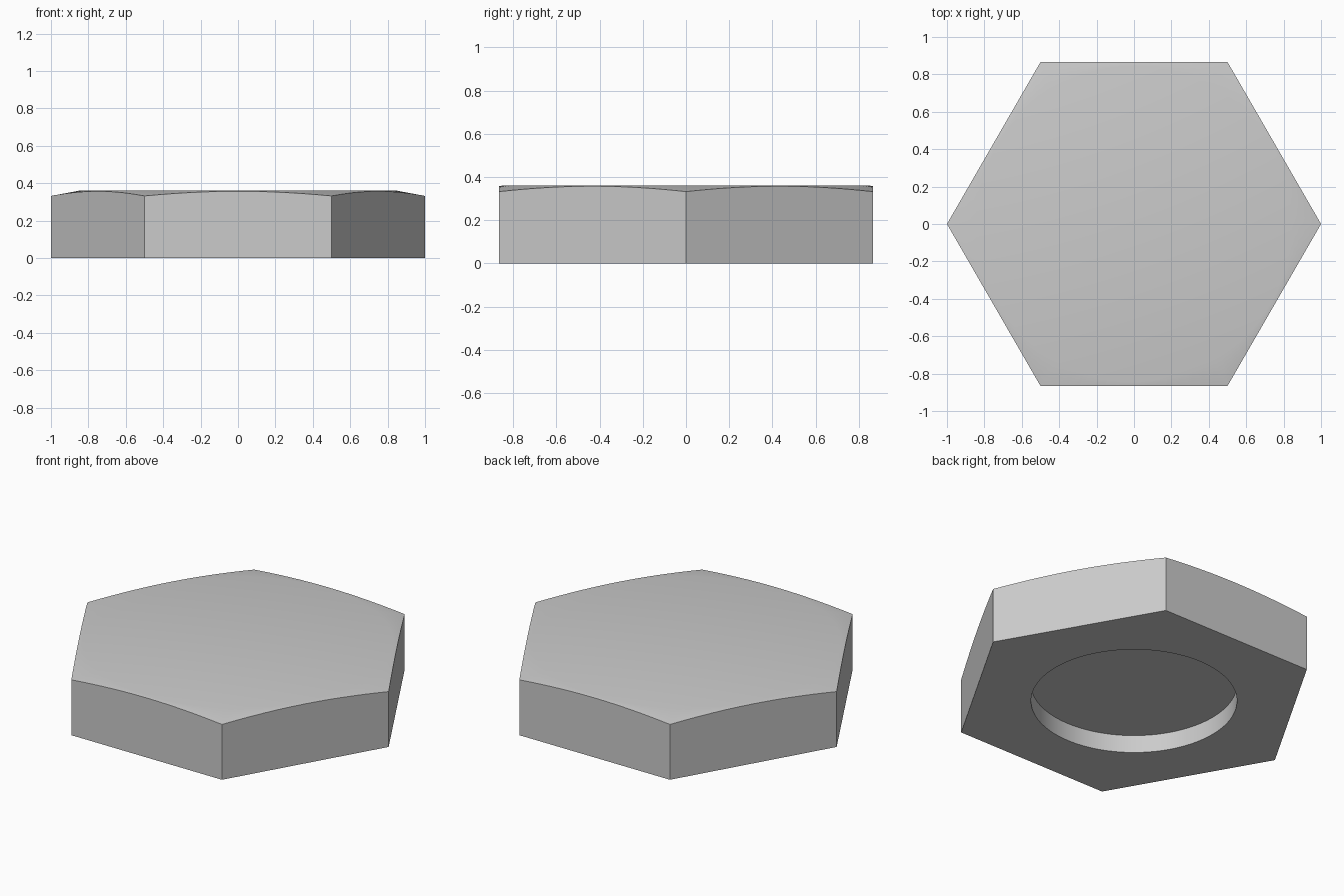
import bpy
import bmesh
from math import cos, sin, pi, radians, hypot

cube = bpy.data.objects.get("Cube")
if cube:
    bpy.data.objects.remove(cube, do_unlink=True)

SEGMENTS = 96            # divisible by six, so corners fall on vertices
TOP, CORNER = 0.361, 0.332
FLAT_RADIUS = 0.845      # flat crown, chamfered beyond this
RECESS_RADIUS, RECESS_DEPTH = 0.56, 0.106

grey = bpy.data.materials.new("plain_grey")
grey.use_nodes = True
grey.diffuse_color = (0.6, 0.6, 0.6, 1)
grey.node_tree.nodes["Principled BSDF"].inputs["Base Color"].default_value = grey.diffuse_color


def circle(radius):
    """Points around a circle."""
    return [(radius * cos(2 * pi * i / SEGMENTS), radius * sin(2 * pi * i / SEGMENTS))
            for i in range(SEGMENTS)]


def hexagon():
    """Points around a unit hexagon, at the same angles as the circles."""
    points = []
    for i in range(SEGMENTS):
        a = 2 * pi * i / SEGMENTS
        r = cos(pi / 6) / cos(a % (pi / 3) - pi / 6)
        points.append((r * cos(a), r * sin(a)))
    return points


def chamfer_height(x, y):
    """Height of the conical chamfer over a point."""
    t = (hypot(x, y) - FLAT_RADIUS) / (1 - FLAT_RADIUS)
    return TOP - (TOP - CORNER) * t


bm = bmesh.new()


def ring(points, height):
    return [bm.verts.new((x, y, height(x, y) if callable(height) else height))
            for x, y in points]


# Rings from the recess roof, out under the base, up the sides and onto the crown
rings = [
    ring(circle(RECESS_RADIUS), RECESS_DEPTH),
    ring(circle(RECESS_RADIUS), 0),
    ring(hexagon(), 0),
    ring(hexagon(), chamfer_height),
    ring(circle(FLAT_RADIUS), TOP),
]
for lower, upper in zip(rings, rings[1:]):
    for i in range(SEGMENTS):
        j = (i + 1) % SEGMENTS
        bm.faces.new((lower[i], lower[j], upper[j], upper[i]))
bm.faces.new(rings[0][::-1])
bm.faces.new(rings[-1])
bmesh.ops.recalc_face_normals(bm, faces=bm.faces)

mesh = bpy.data.meshes.new("hex_head")
bm.to_mesh(mesh)
bm.free()
mesh.materials.append(grey)
head = bpy.data.objects.new("hex_head", mesh)
bpy.context.collection.objects.link(head)

# Smooth chamfer and recess wall, crisp corners
bpy.ops.object.select_all(action="DESELECT")
head.select_set(True)
bpy.context.view_layer.objects.active = head
bpy.ops.object.shade_smooth_by_angle(angle=radians(30))
